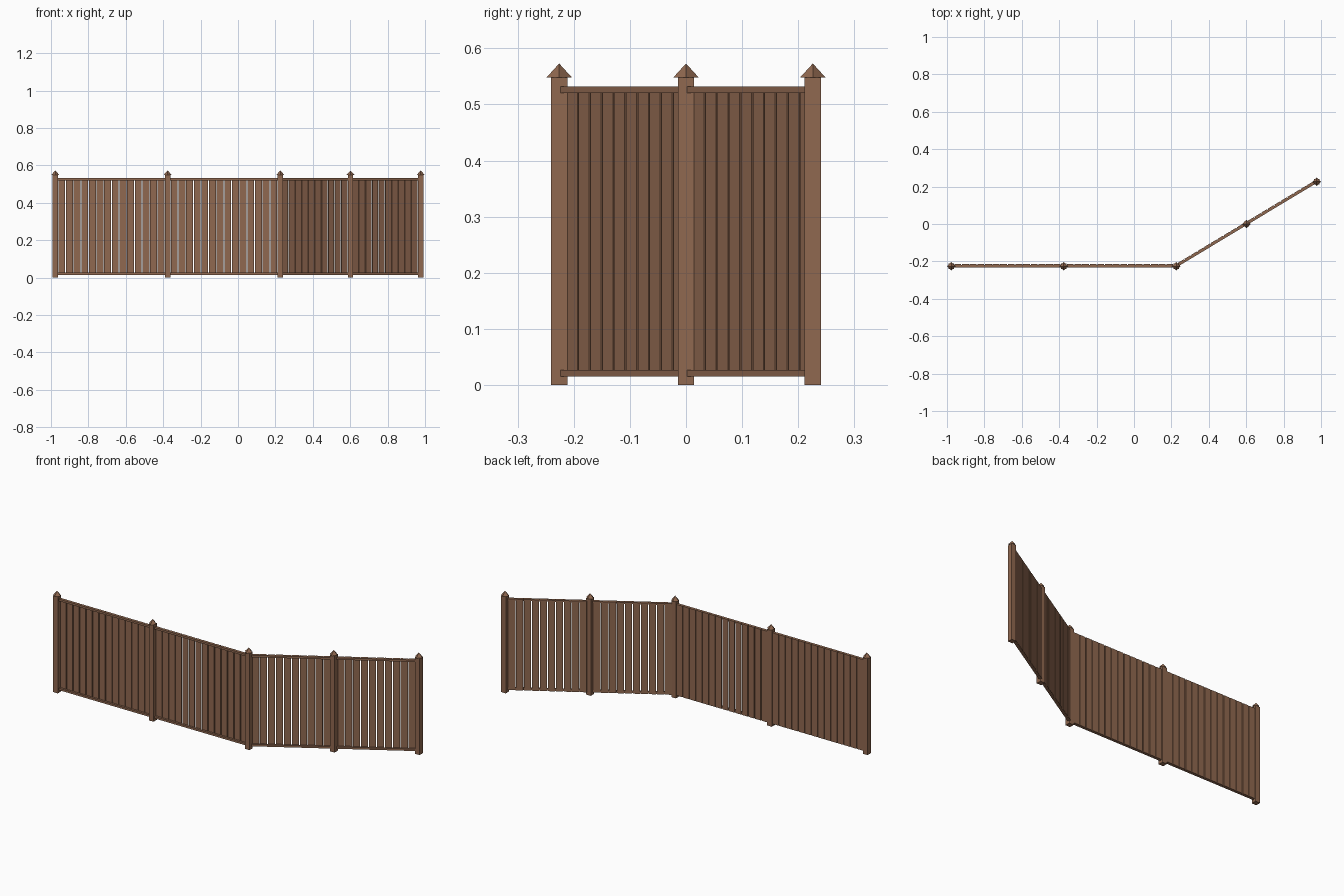
import bpy, bmesh, math
from mathutils import Matrix, Vector

if "Cube" in bpy.data.objects:
    bpy.data.objects.remove(bpy.data.objects["Cube"])

wood = bpy.data.materials.new("brown_wood")
wood.diffuse_color = (0.28, 0.14, 0.08, 1)
wood.use_nodes = True
wood.node_tree.nodes["Principled BSDF"].inputs["Base Color"].default_value = wood.diffuse_color

POSTS = [(-0.977, -0.226), (-0.376, -0.226), (0.226, -0.226), (0.6015, 0.0), (0.977, 0.226)]
POST_W, POST_H, TIP = 0.029, 0.548, 0.573
RAIL = 0.0113           # square rail section
BOTTOM, TOP = 0.0155, 0.532
PLANK_T = 0.0057        # plank thickness


def finish(bm, name, matrix=Matrix()):
    mesh = bpy.data.meshes.new(name)
    bm.to_mesh(mesh)
    bm.free()
    mesh.materials.append(wood)
    obj = bpy.data.objects.new(name, mesh)
    obj.matrix_world = matrix
    bpy.context.collection.objects.link(obj)


def box(bm, size, centre):
    bmesh.ops.create_cube(bm, size=1, matrix=Matrix.Translation(centre) @ Matrix.Diagonal((*size, 1)))


# Posts with diamond-set pyramid caps
for x, y in POSTS:
    place = Matrix.Translation((x, y, 0))
    bm = bmesh.new()
    box(bm, (POST_W, POST_W, POST_H), (0, 0, POST_H / 2))
    finish(bm, "fence_post", place)

    bm = bmesh.new()
    r = 0.0228
    base = [bm.verts.new((r * math.cos(a), r * math.sin(a), POST_H))
            for a in (i * math.pi / 2 for i in range(4))]
    tip = bm.verts.new((0, 0, TIP))
    bm.faces.new(base[::-1])
    for i in range(4):
        bm.faces.new((base[i], base[(i + 1) % 4], tip))
    finish(bm, "post_cap", place)

# Panels: two rails in front, planks fixed behind them
for a, b in zip(POSTS, POSTS[1:]):
    a, b = Vector((*a, 0)), Vector((*b, 0))
    d = b - a
    length = d.length
    place = Matrix.Translation(a) @ Matrix.Rotation(math.atan2(d.y, d.x), 4, 'Z')

    bm = bmesh.new()
    for z in (BOTTOM + RAIL / 2, TOP - RAIL / 2):
        box(bm, (length, RAIL, RAIL), (length / 2, 0, z))
    finish(bm, "fence_rails", place)

    bm = bmesh.new()
    inner = length - POST_W
    count = round(inner / 0.0408)
    pitch = inner / count
    for i in range(count):
        box(bm, (pitch - 0.0045, PLANK_T, TOP - BOTTOM),
            (POST_W / 2 + pitch * (i + 0.5), (RAIL + PLANK_T) / 2, (TOP + BOTTOM) / 2))
    finish(bm, "fence_planks", place)
